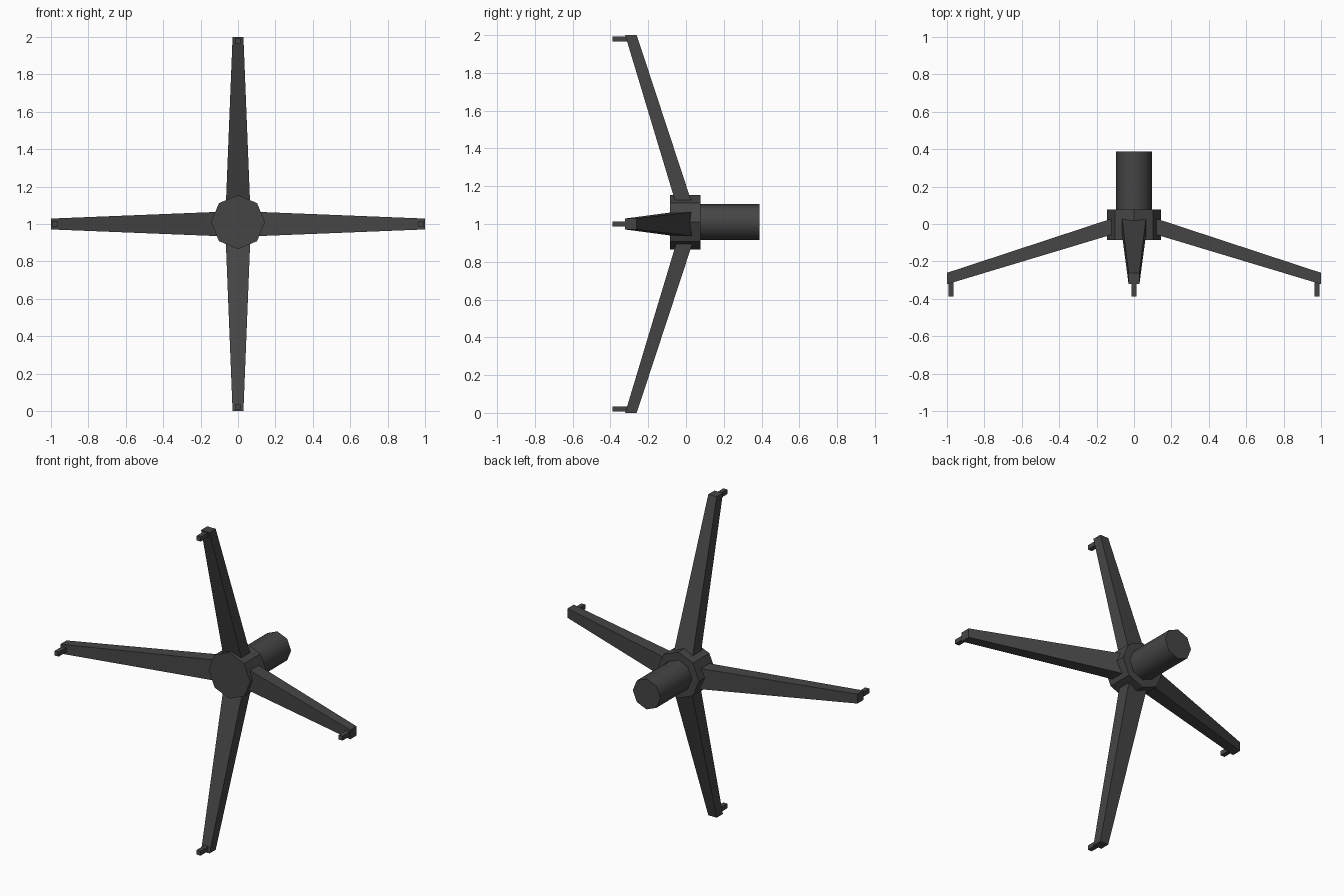
import bpy
import math
from mathutils import Matrix

if "Cube" in bpy.data.objects:
    bpy.data.objects.remove(bpy.data.objects["Cube"])

dark_grey = bpy.data.materials.new("dark grey")
dark_grey.diffuse_color = (0.06, 0.06, 0.06, 1)
dark_grey.use_nodes = True
dark_grey.node_tree.nodes["Principled BSDF"].inputs["Base Color"].default_value = dark_grey.diffuse_color


def prism(name, sides, radius, y0, y1, z):
    # n-sided drum lying along y, corners on the axes
    bpy.ops.mesh.primitive_cylinder_add(
        vertices=sides, radius=radius, depth=y1 - y0,
        location=(0, (y0 + y1) / 2, z), rotation=(math.radians(90), 0, 0))
    ob = bpy.context.object
    ob.name = name
    ob.data.materials.append(dark_grey)
    return ob


def beam(name, root, tip, angle):
    # box between two rectangles; each is (x, y front, y back, half width)
    # then turned about the y axis through z = 1
    verts = []
    for x, yf, yb, w in (root, tip):
        verts += [(x, yf, -w), (x, yb, -w), (x, yb, w), (x, yf, w)]
    faces = [(3, 2, 1, 0), (4, 5, 6, 7)]
    faces += [(i, (i + 1) % 4, 4 + (i + 1) % 4, 4 + i) for i in range(4)]
    me = bpy.data.meshes.new(name)
    me.from_pydata(verts, [], faces)
    me.transform(Matrix.Translation((0, 0, 1)) @ Matrix.Rotation(angle, 4, 'Y'))
    me.materials.append(dark_grey)
    ob = bpy.data.objects.new(name, me)
    bpy.context.collection.objects.link(ob)


# Octagonal hub and the rounded shaft behind it
prism("hub", 8, 0.144, -0.085, 0.077, 1.01)
prism("shaft", 8, 0.095, 0.07, 0.388, 1.01)
bpy.ops.object.shade_smooth_by_angle(angle=math.radians(50))

# Four tapered, forward-swept arms, each with a small peg at the tip
for i, side in enumerate(("right", "lower", "left", "upper")):
    a = i * math.pi / 2
    beam(side + "_arm", (0.10, -0.051, 0.035, 0.065),
         (1.0, -0.322, -0.261, 0.029), a)
    beam(side + "_peg", (0.965, -0.388, -0.29, 0.014),
         (0.993, -0.388, -0.29, 0.014), a)
